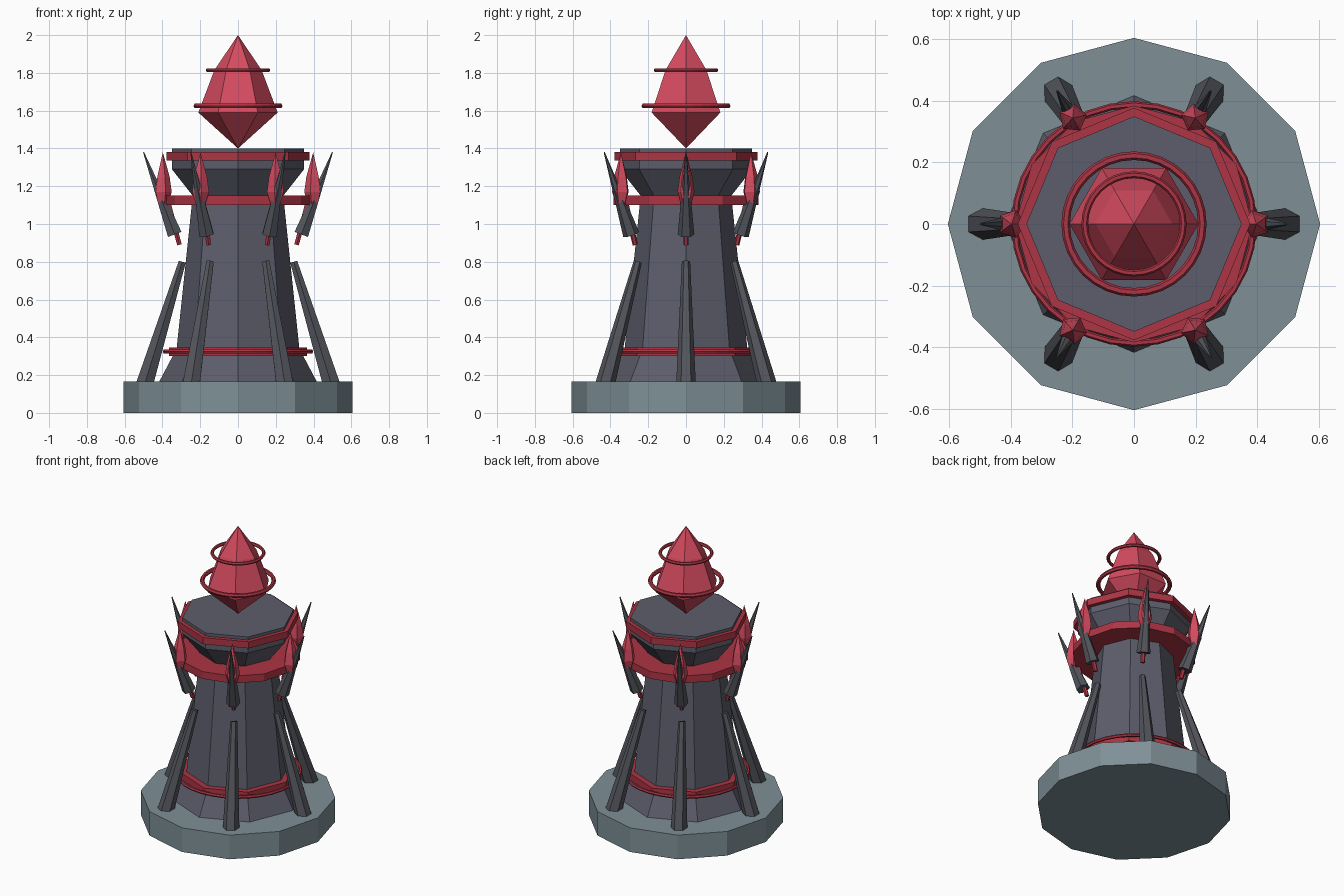
import bpy, math
from mathutils import Vector

cube = bpy.data.objects.get("Cube")
if cube:
    bpy.data.objects.remove(cube, do_unlink=True)


def material(name, rgb):
    m = bpy.data.materials.new(name)
    m.use_nodes = True
    col = (*rgb, 1.0)
    m.diffuse_color = col
    m.node_tree.nodes["Principled BSDF"].inputs["Base Color"].default_value = col
    return m


PLINTH = material("blue grey stone", (0.21, 0.28, 0.31))
STONE = material("dark violet stone", (0.11, 0.11, 0.15))
SPIKE = material("charcoal stone", (0.085, 0.09, 0.105))
TRIM = material("deep red trim", (0.42, 0.035, 0.058))
GEM = material("bright red crystal", (0.66, 0.07, 0.115))


def lathe(name, profile, sides, mat, start=Vector((0, 0, 0)), axis=Vector((0, 0, 1)), turn=0.0):
    """Faceted solid from (radius, height) points, stacked along an axis."""
    rot = axis.to_track_quat("Z", "Y")
    verts, faces, rings = [], [], []
    for r, h in profile:
        n = sides if r > 0 else 1
        rings.append(list(range(len(verts), len(verts) + n)))
        for i in range(n):
            a = turn + math.tau * i / sides
            verts.append(start + rot @ Vector((r * math.cos(a), r * math.sin(a), h)))
    for lo, hi in zip(rings, rings[1:]):
        for i in range(sides):
            j = (i + 1) % sides
            if len(lo) == 1:
                faces.append((lo[0], hi[j], hi[i]))
            elif len(hi) == 1:
                faces.append((lo[i], lo[j], hi[0]))
            else:
                faces.append((lo[i], lo[j], hi[j], hi[i]))
    if len(rings[0]) > 1:
        faces.append(rings[0][::-1])
    if len(rings[-1]) > 1:
        faces.append(rings[-1])
    me = bpy.data.meshes.new(name)
    me.from_pydata(verts, [], faces)
    me.materials.append(mat)
    ob = bpy.data.objects.new(name, me)
    bpy.context.collection.objects.link(ob)
    return ob


def rod(name, a, b, r0, r1, sides, mat, turn=0.0):
    """Tapered bar between two points."""
    d = b - a
    return lathe(name, [(r0, 0), (r1, d.length)], sides, mat, a, d.normalized(), turn)


def hoop(name, z, radius, thick):
    bpy.ops.mesh.primitive_torus_add(major_segments=32, minor_segments=6, location=(0, 0, z),
                                     major_radius=radius, minor_radius=thick)
    ob = bpy.context.object
    ob.name = name
    ob.data.materials.append(TRIM)


# Plinth and tower
lathe("plinth", [(0.605, 0), (0.605, 0.165)], 12, PLINTH)
lathe("tower", [(0.42, 0.16), (0.325, 0.34), (0.245, 1.1), (0.24, 1.15), (0.35, 1.29), (0.35, 1.4)],
      8, STONE)

# Red trim bands and hoops
lathe("foot_band", [(0.365, 0.3), (0.365, 0.345)], 8, TRIM)
lathe("collar_band", [(0.385, 1.1), (0.385, 1.15)], 12, TRIM)
lathe("crown_band", [(0.378, 1.335), (0.378, 1.38)], 8, TRIM)
hoop("foot_hoop", 0.325, 0.388, 0.011)
hoop("wide_crystal_hoop", 1.625, 0.222, 0.014)
hoop("narrow_crystal_hoop", 1.815, 0.16, 0.011)

# Floating crystal
lathe("main_crystal", [(0, 1.4), (0.21, 1.59), (0.125, 1.815), (0, 2.0)], 6, GEM)

# Six buttresses, each with a thorn, a small crystal and its stem
for k in range(6):
    ang = math.tau * k / 6
    out = Vector((math.cos(ang), math.sin(ang), 0))

    def at(r, z):
        return out * r + Vector((0, 0, z))

    rod(f"buttress_{k + 1}", at(0.495, 0.15), at(0.295, 0.8), 0.052, 0.022, 6, SPIKE, ang)
    rod(f"thorn_{k + 1}", at(0.335, 0.945), at(0.5, 1.38), 0.044, 0.003, 6, SPIKE, ang)
    rod(f"crystal_stem_{k + 1}", at(0.31, 0.89), at(0.375, 1.13), 0.014, 0.016, 6, TRIM)
    lathe(f"small_crystal_{k + 1}", [(0.022, 1.09), (0.047, 1.17), (0.036, 1.25), (0, 1.38)],
          5, GEM, at(0.398, 0), turn=ang)
